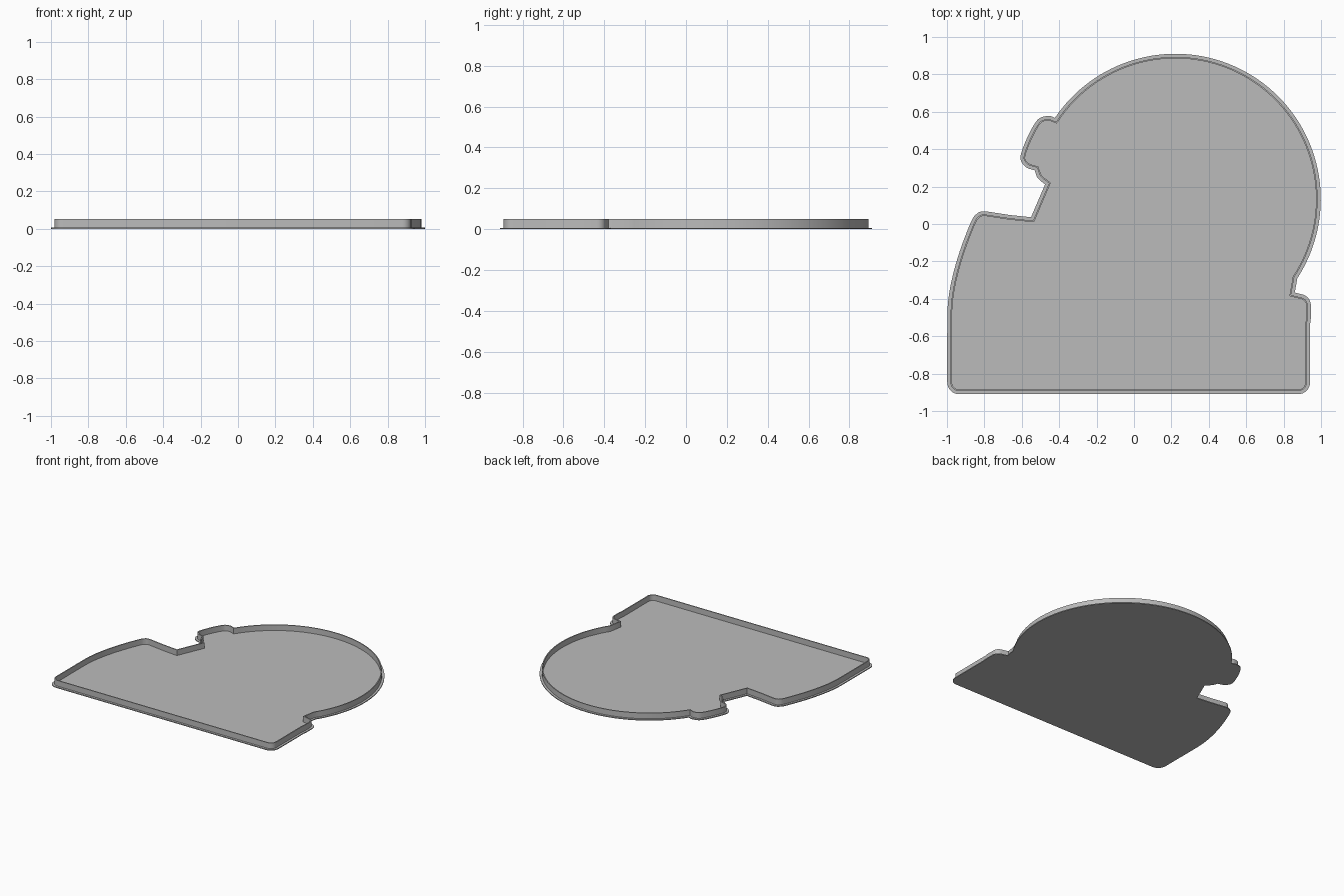
import bpy, bmesh
from math import sin, cos, radians
from mathutils import Vector

cube = bpy.data.objects.get("Cube")
if cube:
    bpy.data.objects.remove(cube, do_unlink=True)

BASE_TOP, RIM_TOP = 0.007, 0.051
RIM_OUT, RIM_IN = 0.017, 0.025

grey = bpy.data.materials.new("plain grey")
grey.use_nodes = True
grey.diffuse_color = (0.5, 0.5, 0.5, 1)
grey.node_tree.nodes["Principled BSDF"].inputs["Base Color"].default_value = (0.5, 0.5, 0.5, 1)


def arc(cx, cy, r, a0, a1, steps):
    angles = [radians(a0 + (a1 - a0) * i / steps) for i in range(steps + 1)]
    return [Vector((cx + r * cos(a), cy + r * sin(a))) for a in angles]


def smooth(points, steps=4):
    """Curve running through all the points."""
    p = [Vector(q) for q in points]
    p = [2 * p[0] - p[1]] + p + [2 * p[-1] - p[-2]]
    out = []
    for a, b, c, d in zip(p, p[1:], p[2:], p[3:]):
        for i in range(steps):
            t = i / steps
            out.append(0.5 * (2 * b + (c - a) * t + (2 * a - 5 * b + 4 * c - d) * t * t
                              + (3 * b - a - 3 * c + d) * t ** 3))
    return out + [p[-2]]


def inset(loop, dist):
    """Mitred inward offset of a counter-clockwise loop."""
    out = []
    for i, p in enumerate(loop):
        d0 = (p - loop[i - 1]).normalized()
        d1 = (loop[(i + 1) % len(loop)] - p).normalized()
        n0, n1 = Vector((-d0.y, d0.x)), Vector((-d1.y, d1.x))
        out.append(p + (n0 + n1) * dist / (1 + n0.dot(n1)))
    return out


def finish(name, bm):
    bmesh.ops.recalc_face_normals(bm, faces=bm.faces)
    mesh = bpy.data.meshes.new(name)
    bm.to_mesh(mesh)
    bm.free()
    mesh.materials.append(grey)
    obj = bpy.data.objects.new(name, mesh)
    bpy.context.collection.objects.link(obj)
    bpy.ops.object.select_all(action="DESELECT")
    obj.select_set(True)
    bpy.context.view_layer.objects.active = obj
    bpy.ops.object.shade_smooth_by_angle(angle=radians(30))


def add_ring(bm, loop, z):
    return [bm.verts.new((p.x, p.y, z)) for p in loop]


def bridge(bm, a, b):
    for i in range(len(a)):
        j = (i + 1) % len(a)
        bm.faces.new((a[i], a[j], b[j], b[i]))


# Outline, counter-clockwise from the lower left corner
outline = arc(-0.936, -0.841, 0.064, 180, 270, 8)
outline += arc(0.876, -0.841, 0.064, 270, 360, 8)
outline += [Vector((0.94, -0.53)), Vector((0.944, -0.5))]
outline += arc(0.884, -0.43, 0.06, 0, 80, 8)
outline += [Vector((0.858, -0.362))]
outline += arc(0.22, 0.138, 0.777, -33, 146, 72)
# small knob on the left of the dome
outline += smooth([(-0.45, 0.583), (-0.493, 0.577), (-0.527, 0.55), (-0.572, 0.468),
                   (-0.607, 0.375), (-0.602, 0.335), (-0.575, 0.306), (-0.533, 0.292)])
outline += smooth([(-0.52, 0.256), (-0.5, 0.235), (-0.477, 0.217)], 3)
# neck notch, then the rounded shoulder
outline += [Vector((-0.552, 0.041)), Vector((-0.665, 0.053))]
outline += smooth([(-0.79, 0.072), (-0.82, 0.071), (-0.846, 0.056), (-0.873, 0.016),
                   (-0.933, -0.14), (-0.976, -0.294), (-0.997, -0.428), (-1, -0.58)])

# Centre the outline on the origin
xs, ys = [p.x for p in outline], [p.y for p in outline]
mid = Vector((min(xs) + max(xs), min(ys) + max(ys))) / 2
outline = [p - mid for p in outline]

# Flat base plate
bm = bmesh.new()
low, high = add_ring(bm, outline, 0), add_ring(bm, outline, BASE_TOP)
bridge(bm, low, high)
bm.faces.new(low)
bm.faces.new(high)
finish("base_plate", bm)

# Thin upright rim, set in from the edge of the plate
bm = bmesh.new()
outer, inner = inset(outline, RIM_OUT), inset(outline, RIM_IN)
rings = [add_ring(bm, outer, BASE_TOP), add_ring(bm, outer, RIM_TOP),
         add_ring(bm, inner, RIM_TOP), add_ring(bm, inner, BASE_TOP)]
for a, b in zip(rings, rings[1:]):
    bridge(bm, a, b)
finish("rim_wall", bm)
